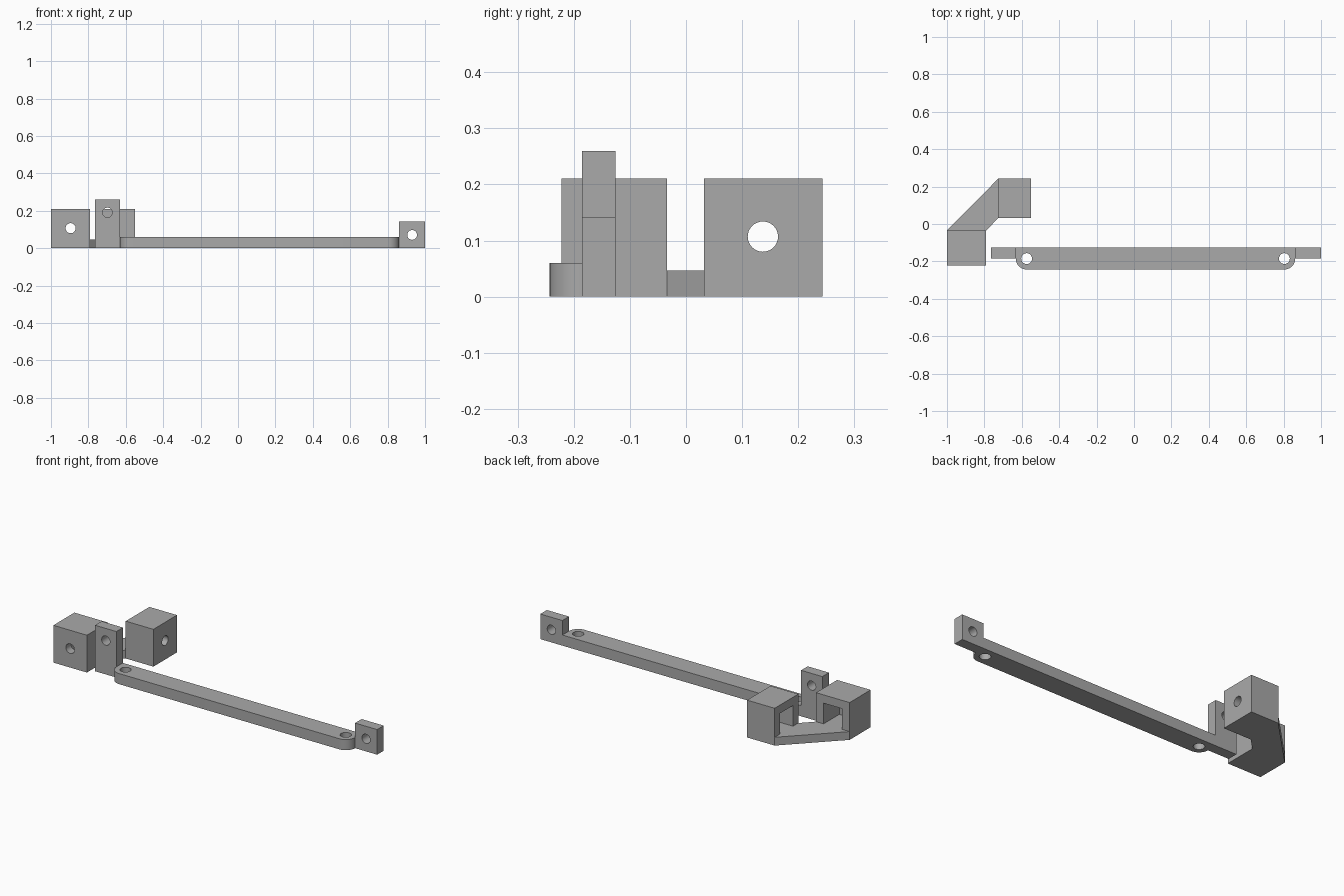
import bpy
import bmesh
import math
from mathutils import Matrix, Vector

cube = bpy.data.objects.get("Cube")
if cube:
    bpy.data.objects.remove(cube, do_unlink=True)

grey = bpy.data.materials.new("plain grey")
grey.use_nodes = True
COLOUR = (0.4, 0.4, 0.4, 1)
grey.diffuse_color = COLOUR
grey.node_tree.nodes["Principled BSDF"].inputs["Base Color"].default_value = COLOUR


def make_object(name, bm):
    bmesh.ops.recalc_face_normals(bm, faces=bm.faces[:])
    mesh = bpy.data.meshes.new(name)
    bm.to_mesh(mesh)
    bm.free()
    mesh.materials.append(grey)
    obj = bpy.data.objects.new(name, mesh)
    bpy.context.collection.objects.link(obj)
    return obj


def prism(name, outline, z0, z1):
    """Extrude a flat outline upwards."""
    bm = bmesh.new()
    face = bm.faces.new([bm.verts.new((x, y, z0)) for x, y in outline])
    grown = bmesh.ops.extrude_face_region(bm, geom=[face])["geom"]
    verts = [v for v in grown if isinstance(v, bmesh.types.BMVert)]
    bmesh.ops.translate(bm, verts=verts, vec=(0, 0, z1 - z0))
    return make_object(name, bm)


def box(name, x0, x1, y0, y1, z0, z1):
    return prism(name, [(x0, y0), (x1, y0), (x1, y1), (x0, y1)], z0, z1)


def drill(name, centre, axis, radius, depth):
    """Round cutter along one axis."""
    bm = bmesh.new()
    turn = Vector((0, 0, 1)).rotation_difference(Vector(axis)).to_matrix().to_4x4()
    bmesh.ops.create_cone(bm, cap_ends=True, segments=32, radius1=radius,
                          radius2=radius, depth=depth,
                          matrix=Matrix.Translation(centre) @ turn)
    return make_object(name, bm)


def combine(target, others, operation):
    """Apply a boolean with each helper, then remove the helper."""
    bpy.context.view_layer.objects.active = target
    for other in others:
        mod = target.modifiers.new("boolean", 'BOOLEAN')
        mod.operation = operation
        mod.solver = 'EXACT'
        mod.object = other
        bpy.ops.object.modifier_apply(modifier=mod.name)
        bpy.data.objects.remove(other, do_unlink=True)


def finish(obj):
    bpy.ops.object.select_all(action='DESELECT')
    obj.select_set(True)
    bpy.context.view_layer.objects.active = obj
    bpy.ops.object.shade_smooth_by_angle(angle=math.radians(30))


# Long bar with two rounded front corners
LEFT, RIGHT, BACK, MID, R = -0.632, 0.862, -0.126, -0.185, 0.058
outline = [(RIGHT, BACK), (LEFT, BACK)]
for cx, start in ((LEFT + R, 180), (RIGHT - R, 270)):
    for i in range(13):
        a = math.radians(start + i * 7.5)
        outline.append((cx + R * math.cos(a), MID + R * math.sin(a)))
bar = prism("mounting_bar", outline, 0, 0.06)

# Upright end tabs
combine(bar, [box("tall_tab", -0.765, LEFT, MID, BACK, 0, 0.26),
              box("short_tab", RIGHT, 1, MID, BACK, 0, 0.142)], 'UNION')

# Screw holes in the bar and the tabs
combine(bar, [drill("bar_hole_a", (LEFT + R, MID, 0.03), (0, 0, 1), 0.029, 0.2),
              drill("bar_hole_b", (RIGHT - R, MID, 0.03), (0, 0, 1), 0.029, 0.2),
              drill("tall_hole", (-0.698, -0.155, 0.191), (0, 1, 0), 0.026, 0.2),
              drill("short_hole", (0.931, -0.155, 0.071), (0, 1, 0), 0.026, 0.2)],
        'DIFFERENCE')
finish(bar)

# Corner bracket: thin floor running under both housings
WALL, TOP = 0.047, 0.211
bracket = prism("corner_bracket", [(-1, -0.222), (-0.79, -0.222), (-0.79, -0.034),
                                   (-0.725, 0.032), (-0.552, 0.032), (-0.552, 0.243),
                                   (-0.725, 0.243), (-1, -0.034)], 0, WALL)
combine(bracket, [box("front_housing", -1, -0.79, -0.222, -0.034, 0, TOP),
                  box("side_housing", -0.725, -0.552, 0.032, 0.243, 0, TOP)], 'UNION')

# Open pockets facing each other, and one hole through each outer wall
combine(bracket, [box("front_pocket", -0.953, -0.837, -0.222 + WALL, 0, WALL, TOP - WALL),
                  box("side_pocket", -0.76, -0.552 - WALL, 0.079, 0.196, WALL, TOP - WALL),
                  drill("front_hole", (-0.895, -0.2, 0.107), (0, 1, 0), 0.027, 0.15),
                  drill("side_hole", (-0.57, 0.137, 0.107), (1, 0, 0), 0.027, 0.15)],
        'DIFFERENCE')
finish(bracket)
